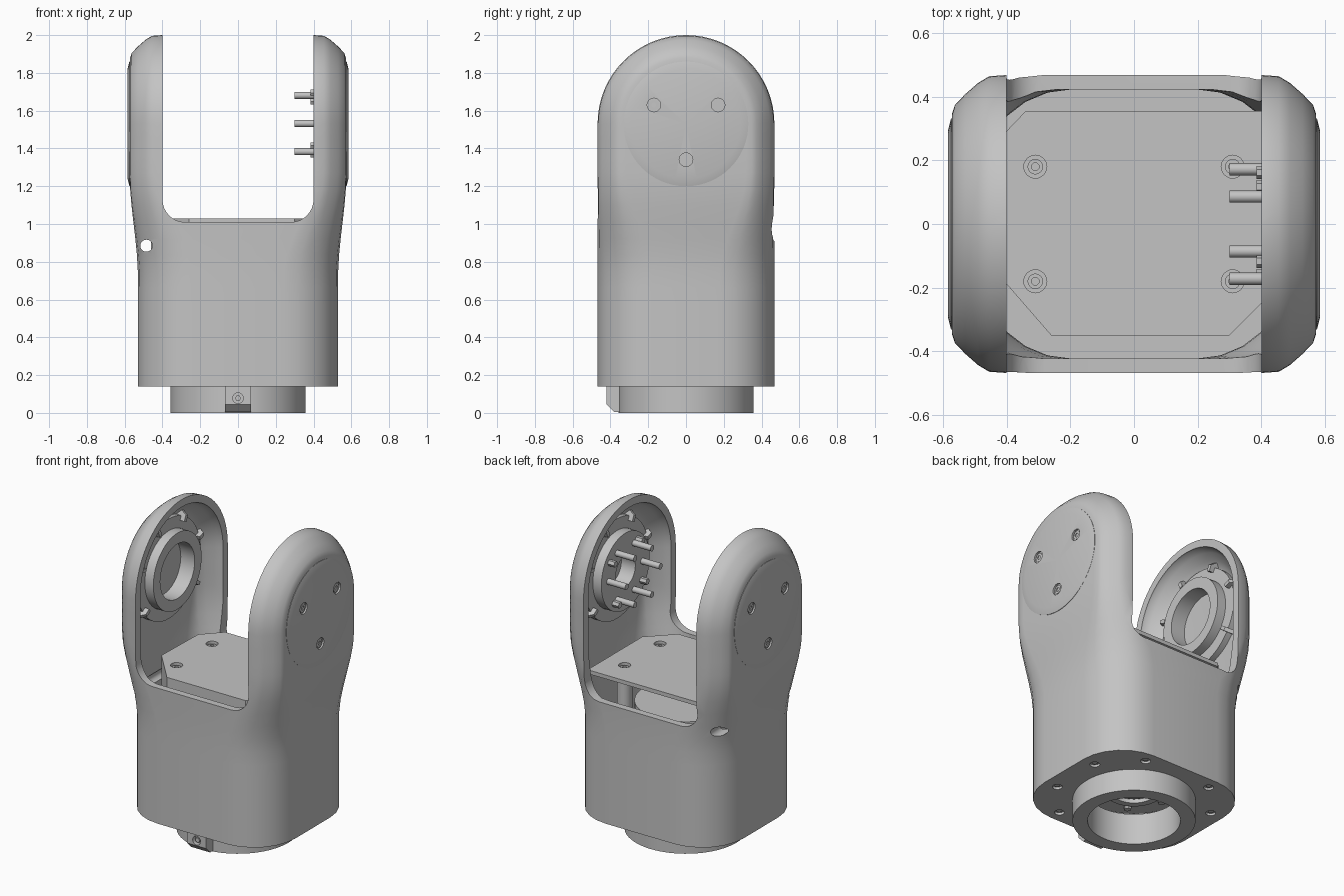
import bpy, bmesh
from math import sin, cos, pi
from mathutils import Vector, Matrix

if "Cube" in bpy.data.objects:
    bpy.data.objects.remove(bpy.data.objects["Cube"])

grey = bpy.data.materials.new("light grey")
grey.use_nodes = True
grey.diffuse_color = (0.55, 0.55, 0.55, 1)
grey.node_tree.nodes["Principled BSDF"].inputs["Base Color"].default_value = (0.55, 0.55, 0.55, 1)

PIVOT, RADIUS, BASE = 1.532, 0.468, 0.14


def smooth(ob):
    bpy.ops.object.select_all(action='DESELECT')
    ob.select_set(True)
    bpy.context.view_layer.objects.active = ob
    bpy.ops.object.shade_smooth_by_angle(angle=0.5)


def finish(name, bm):
    bmesh.ops.recalc_face_normals(bm, faces=bm.faces)
    mesh = bpy.data.meshes.new(name)
    bm.to_mesh(mesh)
    bm.free()
    ob = bpy.data.objects.new(name, mesh)
    bpy.context.collection.objects.link(ob)
    mesh.materials.append(grey)
    smooth(ob)
    return ob


def lathe(name, profile, loc, axis=(0, 0, 1), n=48):
    """Closed profile of (radius, height) turned round an axis."""
    bm = bmesh.new()
    rings = []
    for r, h in profile:
        if r == 0:
            rings.append([bm.verts.new((0, 0, h))] * n)
        else:
            rings.append([bm.verts.new((r * cos(2 * pi * i / n), r * sin(2 * pi * i / n), h)) for i in range(n)])
    for a, b in zip(rings, rings[1:] + rings[:1]):
        for i in range(n):
            j = (i + 1) % n
            corners = list(dict.fromkeys((a[i], a[j], b[j], b[i])))
            if len(corners) > 2:
                bm.faces.new(corners)
    rot = Vector(axis).to_track_quat('Z', 'Y').to_matrix().to_4x4()
    bm.transform(Matrix.Translation(loc) @ rot)
    return finish(name, bm)


def rod(name, r, length, loc, axis=(0, 0, 1), n=24):
    return lathe(name, [(0, 0), (r, 0), (r, length), (0, length)], loc, axis, n)


def tube(name, r, hole, length, loc, axis=(0, 0, 1)):
    return lathe(name, [(hole, 0), (r, 0), (r, length), (hole, length)], loc, axis, 64)


def prism(name, points, depth, matrix):
    """Outline in local xy, extruded along local z."""
    bm = bmesh.new()
    bottom = [bm.verts.new((x, y, 0)) for x, y in points]
    top = [bm.verts.new((x, y, depth)) for x, y in points]
    bm.faces.new(bottom)
    bm.faces.new(top)
    for i in range(len(points)):
        bm.faces.new((bottom[i - 1], bottom[i], top[i], top[i - 1]))
    bm.transform(matrix)
    return finish(name, bm)


def cut(ob, cutter):
    mod = ob.modifiers.new("cut", 'BOOLEAN')
    mod.object, mod.solver = cutter, 'EXACT'
    bpy.context.view_layer.objects.active = ob
    bpy.ops.object.modifier_apply(modifier=mod.name)
    bpy.data.objects.remove(cutter)
    smooth(ob)


# Cross-sections as (x, inset): rounded block below, domed arms above
ROUND = 0.29
low = [(0.53 - ROUND + ROUND * sin(a * pi / 12), ROUND * (1 - cos(a * pi / 12))) for a in range(7)]
high = [(0.40, 0), (0.455, 0.004), (0.49, 0.025), (0.53, 0.06), (0.563, 0.095), (0.571, 0.12), (0.574, 0.15)]


def housing(name, wall, base):
    """Rounded-top solid lofted along x, flaring from block to arms."""
    zs = [base + (PIVOT - base) * i / 16 for i in range(16)]
    path = [(-1, z, 0) for z in zs]
    path += [(-cos(pi * i / 32), PIVOT, sin(pi * i / 32)) for i in range(33)]
    path += [(1, z, 0) for z in reversed(zs)]
    stations = [(-1, k) for k in reversed(range(7))] + [(1, k) for k in range(7)]
    bm = bmesh.new()
    rings = []
    for side, k in stations:
        ring = []
        for c, z, s in path:
            t = min(max((z - 0.72) / 0.55, 0), 1)
            t = t * t * (3 - 2 * t)
            x = low[k][0] * (1 - t) + high[k][0] * t
            inset = low[k][1] * (1 - t) + high[k][1] * t
            r = RADIUS - wall - inset
            ring.append(bm.verts.new((side * (x - wall), c * r, z + s * r)))
        rings.append(ring)
    n = len(path)
    for a, b in zip(rings, rings[1:]):
        for i in range(n):
            j = (i + 1) % n
            bm.faces.new((a[i], a[j], b[j], b[i]))
    for ring in (rings[0], rings[-1]):
        for i in range(n // 2 - 1):
            bm.faces.new((ring[i], ring[i + 1], ring[n - 2 - i], ring[n - 1 - i]))
        m = n // 2
        bm.faces.new((ring[m - 1], ring[m], ring[m + 1]))
    return finish(name, bm)


def notch(rim, fillet, y):
    """Cutter for the gap between the arms, one unit deep towards -y."""
    gap = 0.40
    corner = [(gap - fillet + fillet * sin(a * pi / 16), rim + fillet - fillet * cos(a * pi / 16)) for a in range(9)]
    outline = [(-x, z) for x, z in reversed(corner)] + corner + [(gap, 2.2), (-gap, 2.2)]
    return prism("notch", outline, 1, Matrix.Translation((0, y, 0)) @ Matrix.Rotation(pi / 2, 4, 'X'))


# Main shell: hollowed, notched lower at the back, bored below
shell = housing("fork_housing", 0, BASE)
cut(shell, housing("hollow", 0.045, BASE + 0.06))
cut(shell, notch(1.01, 0.12, 0.01))
cut(shell, notch(0.91, 0.10, 1.0))
cut(shell, rod("bore", 0.27, 0.3, (0, 0, 0), n=64))
cut(shell, rod("side_screw_hole", 0.032, 2, (-0.485, -1, 0.885), (0, 1, 0)))
for sx in (-1, 1):
    for sy in (-1, 1):
        for x, y in ((0.44, 0.17), (0.24, 0.39)):
            cut(shell, rod("base_hole", 0.03, 0.035, (sx * x, sy * y, 0.12), n=12))
            rod("base_screw", 0.018, 0.02, (sx * x, sy * y, 0.15), n=6)

# Mounting boss, key and drive underneath
tube("mounting_boss", 0.358, 0.27, BASE + 0.01, (0, 0, 0))
to_yz = Matrix(((0, 0, 1, -0.068), (1, 0, 0, 0), (0, 1, 0, 0), (0, 0, 0, 1)))
key = prism("alignment_key", [(-0.42, 0.14), (-0.42, 0.045), (-0.38, 0.005), (-0.34, 0.005), (-0.34, 0.14)], 0.136, to_yz)
cut(key, rod("key_hole", 0.028, 0.05, (0, -0.44, 0.078), (0, 1, 0)))
rod("key_screw", 0.016, 0.03, (0, -0.412, 0.078), (0, 1, 0), 6)
rod("drive_body", 0.3, 0.6, (0, 0, 0.22), n=64)
tube("drive_ring", 0.17, 0.13, 0.03, (0, 0, 0.195))
rod("drive_hub", 0.06, 0.05, (0, 0, 0.18))
for i in range(6):
    rod("drive_bolt", 0.022, 0.03, (0.21 * cos(i * pi / 3), 0.21 * sin(i * pi / 3), 0.195), n=6)

# Deck between the arms with clipped corners, on four posts
deck = [(-0.26, -0.35), (0.3, -0.35), (0.45, -0.2), (0.45, 0.34), (0.43, 0.355),
        (-0.34, 0.355), (-0.45, 0.24), (-0.46, -0.12)]
plate = prism("deck_plate", deck, 0.025, Matrix.Translation((0, 0, 1.005)))
prism("deck_front_skirt", [(-0.26, -0.35), (0.3, -0.35), (0.3, -0.32), (-0.25, -0.32), (-0.43, -0.12), (-0.46, -0.12)],
      0.2, Matrix.Translation((0, 0, 0.805)))
for sx in (-1, 1):
    for sy in (-1, 1):
        x, y = sx * 0.31, sy * 0.18
        cut(plate, rod("deck_hole", 0.036, 0.1, (x, y, 0.96)))
        rod("deck_post", 0.045, 0.81, (x, y, 0.2))
        tube("deck_screw", 0.024, 0.012, 0.01, (x, y, 1.008))

# Outer covers and the bearings inside both arms
for side, label in ((-1, "right"), (1, "left")):
    out = (side, 0, 0)
    cover = lathe(label + "_cover", [(0, 0), (0.33, 0), (0.33, 0.025), (0.29, 0.035), (0, 0.035)],
                  (side * 0.55, 0, 1.53), out, 64)
    for y, z in ((-0.17, 1.63), (0.17, 1.63), (0, 1.34)):
        cut(cover, rod("cover_hole", 0.036, 0.05, (side * 0.565, y, z), out))
        tube("cover_screw", 0.027, 0.013, 0.015, (side * 0.564, y, z), out)
    tube(label + "_bearing_seat", 0.32, 0.18, 0.05, (side * 0.49, 0, PIVOT), out)
    tube(label + "_bearing_ring", 0.245, 0.175 if side < 0 else 0.1, 0.1, (side * 0.43, 0, PIVOT), out)
    # Ribs from the seat to the arm wall
    for a in (20, 65, 115, 160, 215, 325):
        turn = Matrix.Rotation(a * pi / 180, 4, 'X')
        wedge = [(0.29, 0.535), (0.29, 0.46), (0.33, 0.46), (0.375, 0.535)]
        place = Matrix.Translation((0, 0, PIVOT)) @ turn @ Matrix(
            ((0, side, 0, 0), (1, 0, 0, 0), (0, 0, 1, -0.012), (0, 0, 0, 1)))
        prism(label + "_rib", wedge, 0.024, place)

# Drive pins and small bolts on the left bearing
for i in range(6):
    a = i * pi / 3
    rod("drive_pin", 0.019, 0.14, (0.30, 0.172 * cos(a), PIVOT + 0.172 * sin(a)), (1, 0, 0), 16)
for i in range(4):
    a = i * pi / 2 + pi / 5
    rod("bearing_bolt", 0.02, 0.05, (0.385, 0.2 * cos(a), PIVOT + 0.2 * sin(a)), (1, 0, 0), 6)
